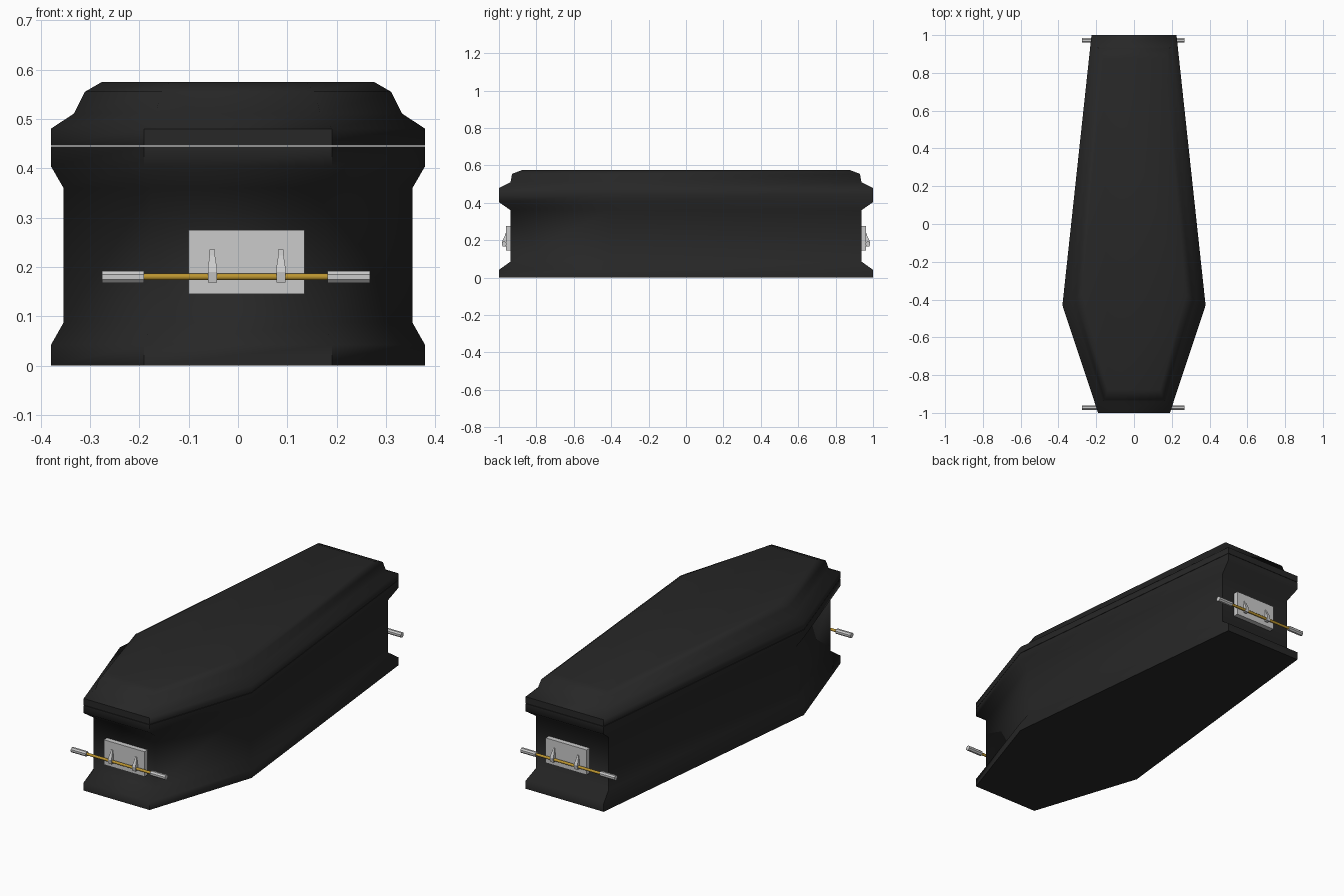
import bpy, bmesh, math
from mathutils import Matrix

if "Cube" in bpy.data.objects:
    bpy.data.objects.remove(bpy.data.objects["Cube"])

def material(name, color):
    m = bpy.data.materials.new(name)
    m.diffuse_color = color
    m.use_nodes = True
    m.node_tree.nodes["Principled BSDF"].inputs["Base Color"].default_value = m.diffuse_color
    return m

black = material("black_wood", (0.02, 0.02, 0.02, 1))
gold = material("brass", (0.5, 0.3, 0.03, 1))

def finish(name, bm, mat=None, smooth=None):
    bmesh.ops.recalc_face_normals(bm, faces=bm.faces[:])
    me = bpy.data.meshes.new(name)
    bm.to_mesh(me)
    bm.free()
    ob = bpy.data.objects.new(name, me)
    bpy.context.collection.objects.link(ob)
    if mat:
        me.materials.append(mat)
    if smooth:
        bpy.ops.object.select_all(action='DESELECT')
        ob.select_set(True)
        bpy.context.view_layer.objects.active = ob
        bpy.ops.object.shade_smooth_by_angle(angle=math.radians(smooth))
    return ob

def loft(name, rings, mat=None, smooth=None):
    """Closed skin through rings of equal point count."""
    bm = bmesh.new()
    vs = [[bm.verts.new(p) for p in ring] for ring in rings]
    n = len(vs[0])
    for a, b in zip(vs, vs[1:]):
        for i in range(n):
            j = (i + 1) % n
            bm.faces.new((a[i], a[j], b[j], b[i]))
    bm.faces.new(vs[0])
    bm.faces.new(vs[-1])
    return finish(name, bm, mat, smooth)

# Six-sided plan outline, scaled at each profile level
half = [(0.19, -1), (0.379, -0.43), (0.225, 1)]
outline = half + [(-x, y) for x, y in reversed(half)]

def levels(profile):
    return [[(x * sx, y * sy, z) for x, y in outline] for z, sx, sy in profile]

# Casket body with flared foot and rim
loft("coffin_body", levels([(0, 1, 1), (0.042, 1, 1), (0.087, 0.933, 0.937),
     (0.36, 0.933, 0.937), (0.404, 1, 1), (0.444, 1, 1)]), black, 60)

# Stepped lid, separated by a thin seam
loft("coffin_lid", levels([(0.446, 1, 1), (0.48, 1, 1), (0.511, 0.877, 0.938),
     (0.555, 0.818, 0.93), (0.575, 0.727, 0.877)]), black, 60)

def rod(name, x0, x1, r, y, sides, mat=None, smooth=None):
    bm = bmesh.new()
    m = (Matrix.Translation(((x0 + x1) / 2, y, 0.18)) @ Matrix.Rotation(math.pi / 2, 4, 'Y')
         @ Matrix.Rotation(math.pi / sides, 4, 'Z'))
    bmesh.ops.create_cone(bm, cap_ends=True, segments=sides, radius1=r, radius2=r,
                          depth=x1 - x0, matrix=m)
    return finish(name, bm, mat, smooth)

# Handle hardware, repeated at head and foot
for s, end in ((-1, "head"), (1, "foot")):
    # Mounting plate
    loft(end + "_plate", [[(x, s * y, z) for x, z in
         ((-0.1, 0.145), (0.135, 0.145), (0.135, 0.275), (-0.1, 0.275))]
         for y in (0.93, 0.963)])
    # Wedge brackets: narrow at top, wider around the bar
    for k, cx in enumerate((-0.052, 0.087)):
        loft(f"{end}_bracket_{k}", [[(cx - w, s * 0.955, z), (cx + w, s * 0.955, z),
             (cx + w, s * y, z), (cx - w, s * y, z)] for z, w, y in
             ((0.168, 0.009, 0.981), (0.19, 0.009, 0.984), (0.2, 0.009, 0.98),
              (0.223, 0.0055, 0.969), (0.235, 0.0055, 0.967))])
    # Bar and end grips
    rod(end + "_bar", -0.2, 0.19, 0.007, s * 0.972, 12, gold, 40)
    for k, (a, b) in enumerate(((-0.276, -0.19), (0.181, 0.267))):
        rod(f"{end}_grip_{k}", a, b, 0.0132, s * 0.972, 8)
